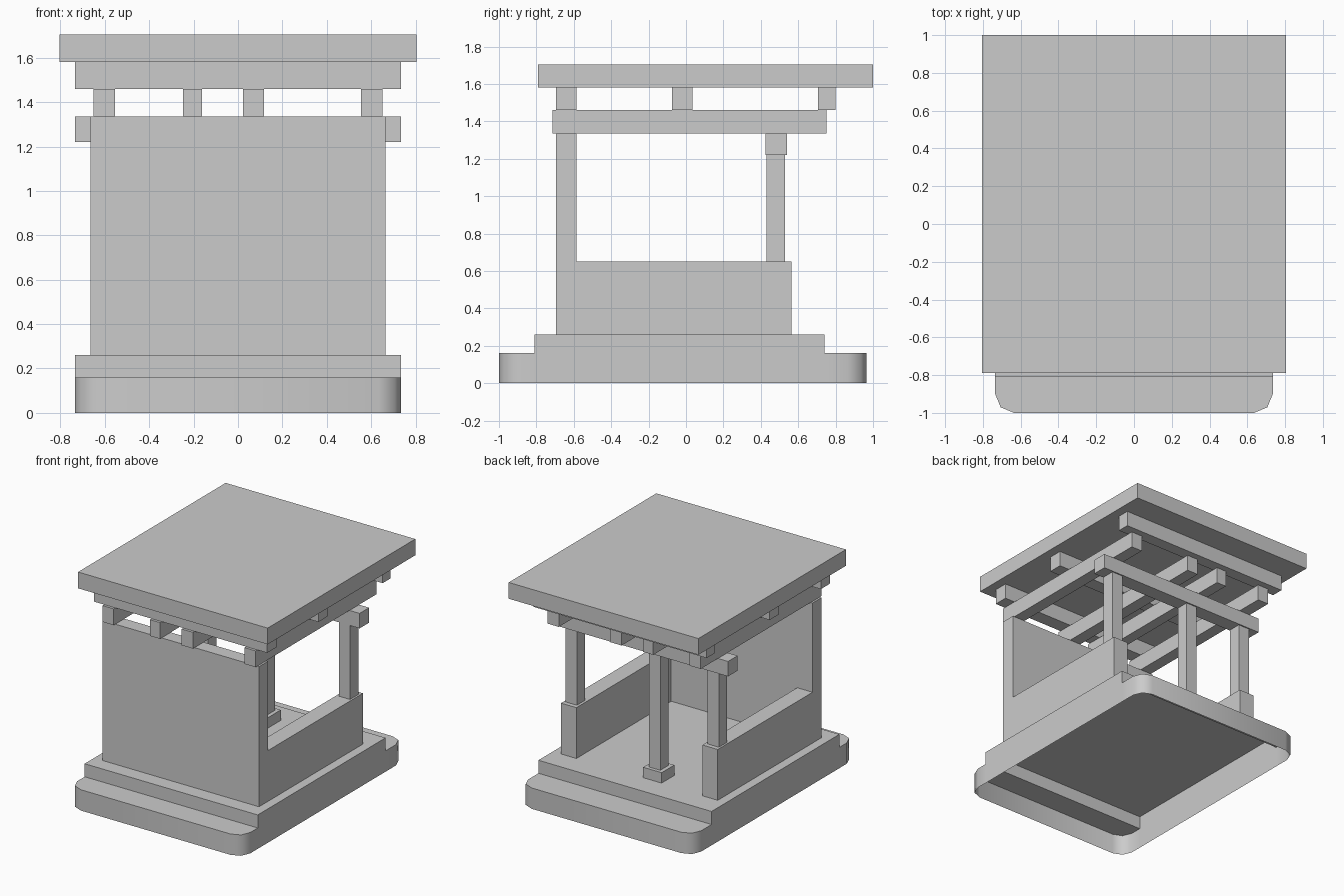
import bpy, bmesh, math

if "Cube" in bpy.data.objects:
    bpy.data.objects.remove(bpy.data.objects["Cube"])


def new_object(name, bm):
    mesh = bpy.data.meshes.new(name)
    bm.to_mesh(mesh)
    bm.free()
    obj = bpy.data.objects.new(name, mesh)
    bpy.context.collection.objects.link(obj)
    return obj


def box(name, x, y, z, open_bottom=False):
    """Box from (min, max) pairs on each axis."""
    bm = bmesh.new()
    bmesh.ops.create_cube(bm, size=1)
    for v in bm.verts:
        v.co = [lo + (c + 0.5) * (hi - lo) for c, (lo, hi) in zip(v.co, (x, y, z))]
    bm.normal_update()
    if open_bottom:
        down = [f for f in bm.faces if f.normal.z < -0.5]
        bmesh.ops.delete(bm, geom=down, context='FACES_ONLY')
    return new_object(name, bm)


def mirrored(x):
    return (-x[1], -x[0])


# Ground skirt: hollow rounded wall with a ledge at the front and back
W, R, TOP = 0.735, 0.10, 0.16
FRONT, BACK = -1.0, 0.965
STEP_FRONT, STEP_BACK = -0.81, 0.74


def corner(cx, cy, start):
    return [(cx + R * math.cos(math.radians(start + a)),
             cy + R * math.sin(math.radians(start + a))) for a in (0, 45, 90)]


front = ([(-W, STEP_FRONT)] + corner(-W + R, FRONT + R, 180)
         + corner(W - R, FRONT + R, 270) + [(W, STEP_FRONT)])
back = ([(W, STEP_BACK)] + corner(W - R, BACK - R, 0)
        + corner(-W + R, BACK - R, 90) + [(-W, STEP_BACK)])
outline = front + back
bm = bmesh.new()
low = [bm.verts.new((x, y, 0)) for x, y in outline]
high = [bm.verts.new((x, y, TOP)) for x, y in outline]
for i in range(len(outline)):
    j = (i + 1) % len(outline)
    bm.faces.new((low[i], low[j], high[j], high[i])).smooth = True
bm.faces.new(high[:len(front)])
bm.faces.new(high[len(front):])
skirt = new_object("ground_skirt", bm)
skirt.data.set_sharp_from_angle(angle=math.radians(60))

# Floor slab, open underneath
box("floor_slab", (-W, W), (STEP_FRONT, STEP_BACK), (TOP, 0.26), open_bottom=True)

# Full-height front wall and low side walls with posts
box("front_wall", (-0.665, 0.665), (-0.695, -0.585), (0.26, 1.335))
wall_x, post_x, post_y = (0.535, 0.665), (0.555, 0.65), (0.43, 0.53)
for side, flip in (("right", lambda x: x), ("left", mirrored)):
    box(side + "_low_wall", flip(wall_x), (-0.585, 0.565), (0.26, 0.65))
    box(side + "_post", flip(post_x), post_y, (0.65, 1.22))

# Middle post on its plinth
box("middle_plinth", (-0.183, -0.027), (0.403, 0.557), (0.26, 0.34))
box("middle_post", (-0.153, -0.057), post_y, (0.34, 1.22))

# Beam over the posts
box("back_beam", (-W, W), (0.425, 0.54), (1.22, 1.335))

# Joists running front to back
for i, x in enumerate([(-0.65, -0.555), (-0.247, -0.162), (0.022, 0.118), (0.555, 0.65)]):
    box(f"joist_{i + 1}", x, (-0.715, 0.75), (1.335, 1.46))

# Purlins running side to side
for i, y in enumerate([(-0.695, -0.585), (-0.075, 0.035), (0.705, 0.80)]):
    box(f"purlin_{i + 1}", (-W, W), y, (1.46, 1.58))

# Flat roof
box("roof", (-0.805, 0.805), (-0.79, 1.0), (1.58, 1.705))
